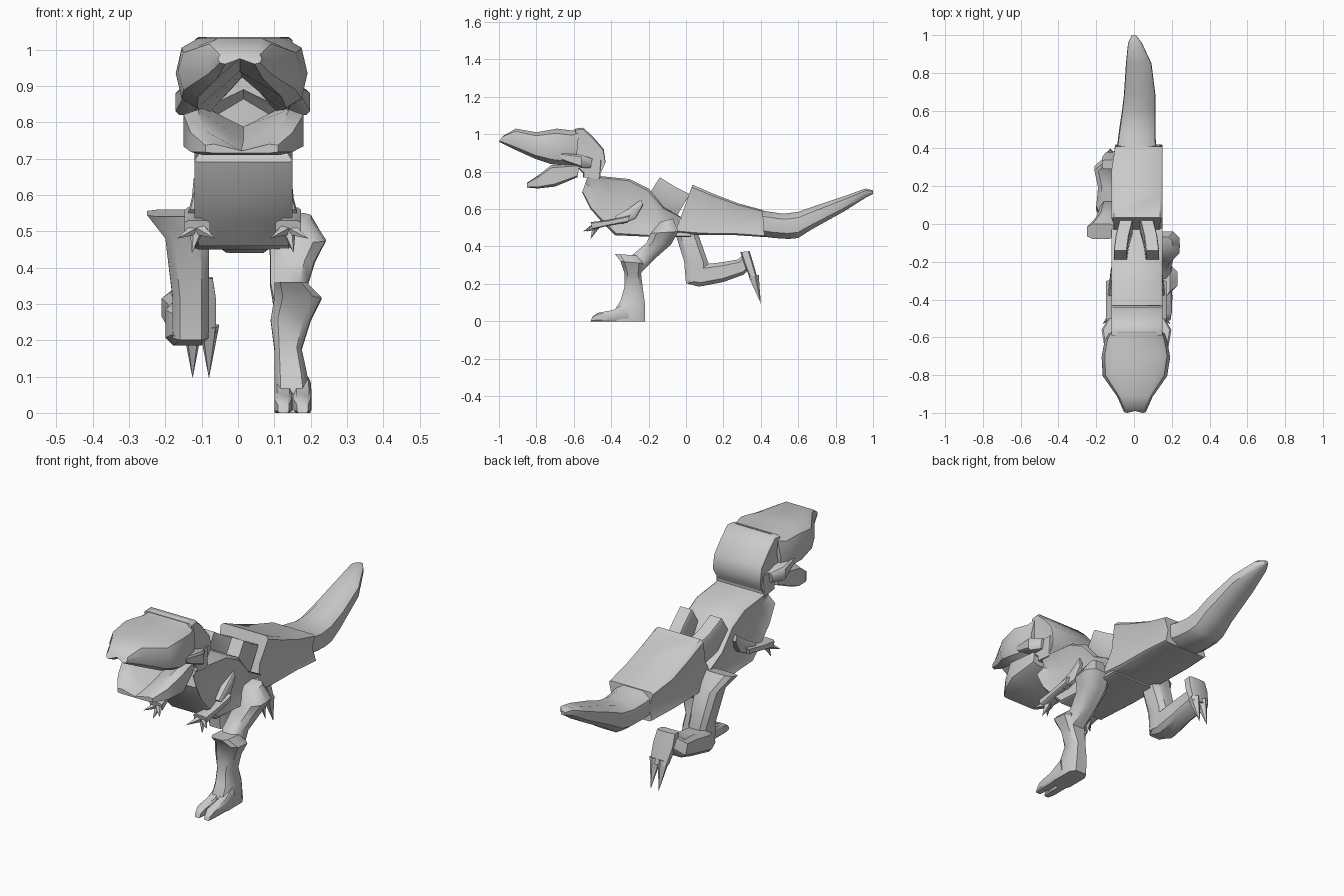
import bpy
import bmesh
from mathutils import Vector

start_cube = bpy.data.objects.get("Cube")
if start_cube:
    bpy.data.objects.remove(start_cube, do_unlink=True)

hide_grey = bpy.data.materials.new("plain_grey")
hide_grey.use_nodes = True
hide_grey.diffuse_color = (0.6, 0.6, 0.6, 1)
shader = hide_grey.node_tree.nodes["Principled BSDF"]
shader.inputs["Base Color"].default_value = hide_grey.diffuse_color
shader.inputs["Roughness"].default_value = 0.8


def finish(bm, name):
    """Turn a bmesh into a shaded object with the shared material."""
    bmesh.ops.recalc_face_normals(bm, faces=bm.faces)
    mesh = bpy.data.meshes.new(name)
    bm.to_mesh(mesh)
    bm.free()
    mesh.materials.append(hide_grey)
    obj = bpy.data.objects.new(name, mesh)
    bpy.context.collection.objects.link(obj)
    bpy.ops.object.select_all(action="DESELECT")
    obj.select_set(True)
    bpy.context.view_layer.objects.active = obj
    bpy.ops.object.shade_smooth_by_angle(angle=0.7)
    return obj


def loft(name, stations, chamfer=0.15, dip=0.0, pinch=0.0):
    """Skin chamfered sections. A station is (ya, za, yb, zb, x_min, x_max):
    the two side-outline points a and b and the width between them.
    dip pushes the middle of edge b towards edge a, pinch draws in the flanks."""
    bm = bmesh.new()
    rings = []
    for ya, za, yb, zb, x_min, x_max in stations:
        a, b = Vector((0, ya, za)), Vector((0, yb, zb))
        c, p = chamfer, pinch
        outline = [(c, 0), (1 - c, 0), (1, c), (1 - p, 0.5), (1, 1 - c),
                   (1 - c, 1), (0.5, 1 - dip), (c, 1),
                   (0, 1 - c), (p, 0.5), (0, c)]
        ring = []
        for across, along in outline:
            point = a.lerp(b, along)
            point.x = x_min + (x_max - x_min) * across
            ring.append(bm.verts.new(point))
        rings.append(ring)
    for one, two in zip(rings, rings[1:]):
        for i in range(len(one)):
            j = (i + 1) % len(one)
            bm.faces.new((one[i], one[j], two[j], two[i]))
    for cap in (rings[0], rings[-1]):
        bm.faces.new(cap)
    return finish(bm, name)


def claw(name, base, tip, radius):
    """Five-sided spike from base to tip."""
    base, tip = Vector(base), Vector(tip)
    axis = tip - base
    bm = bmesh.new()
    bmesh.ops.create_cone(bm, cap_ends=True, segments=5, radius1=radius,
                          radius2=0, depth=axis.length)
    bm.transform(axis.to_track_quat("Z", "Y").to_matrix().to_4x4())
    bmesh.ops.translate(bm, verts=bm.verts, vec=(base + tip) / 2)
    return finish(bm, name)


def sided(stations, side, middle=0.013):
    """Place stations on one side, with widths measured from the middle."""
    return [s[:4] + tuple(middle + side * x for x in s[4:]) for s in stations]


BODY = (-0.12, 0.15)

# Trunk: throat, chest and belly, then haunches running into the tail
loft("throat", [
    (-.45, .87, -.55, .87) + BODY,
    (-.46, .76, -.55, .77) + BODY], chamfer=0.05)
loft("torso", [
    (-.52, .79, -.555, .69) + BODY,
    (-.45, .775, -.51, .60) + BODY,
    (-.30, .76, -.45, .53) + BODY,
    (-.20, .71, -.38, .46) + BODY,
    (-.12, .61, -.15, .45) + BODY,
    (-.03, .56, .03, .45) + BODY], chamfer=0.04, pinch=0.11)
loft("haunches", [
    (.035, .73, -.06, .47) + BODY,
    (.15, .68, .08, .46) + BODY,
    (.28, .63, .27, .46) + BODY,
    (.41, .595, .42, .45, -.10, .15)], chamfer=0.05, pinch=0.07)
loft("tail", [
    (.36, .60, .36, .46, -.09, .12),
    (.45, .585, .47, .445, -.08, .11),
    (.52, .575, .55, .44, -.07, .11),
    (.60, .585, .60, .445, -.06, .11),
    (.70, .62, .67, .49, -.05, .11),
    (.85, .67, .85, .59, -.04, .09),
    (.96, .71, .96, .66, -.03, .04),
    (1.0, .70, 1.0, .68, -.01, .01)], chamfer=0.22, pinch=-0.02)

# Head with a hollow, open mouth and a narrower boxy back
loft("upper_head", [
    (-.98, .99, -1.0, .96, -.05, .06),
    (-.91, 1.03, -.92, .92, -.08, .09),
    (-.80, 1.01, -.81, .87, -.15, .16),
    (-.69, 1.03, -.72, .84, -.155, .175),
    (-.61, 1.02, -.62, .83, -.14, .16),
    (-.57, 1.035, -.59, .82, -.12, .15)], chamfer=0.13, dip=0.5, pinch=-0.05)
loft("head_back", [
    (-.59, 1.03, -.59, .83) + BODY,
    (-.55, 1.035, -.57, .81) + BODY,
    (-.50, .99, -.55, .79) + BODY,
    (-.44, .92, -.52, .78) + BODY,
    (-.43, .85, -.47, .76) + BODY], chamfer=0.04, dip=0.3, pinch=0.03)
loft("lower_jaw", [
    (-.85, .715, -.85, .74, -.09, .11),
    (-.79, .71, -.79, .78, -.13, .15),
    (-.70, .72, -.72, .835, -.15, .18),
    (-.58, .77, -.57, .84, -.12, .15)], chamfer=0.12, dip=0.75)

# Paired parts: cheeks, back flaps and small arms
for side, word in ((1, "left"), (-1, "right")):
    loft(word + "_cheek", sided([
        (-.68, .90, -.66, .86, .12, .165),
        (-.56, .89, -.56, .82, .12, .185),
        (-.50, .87, -.51, .82, .10, .15)], side))
    loft(word + "_back_flap", sided([
        (-.14, .77, -.19, .69, .05, .12),
        (-.06, .72, -.12, .60, .04, .11),
        (.02, .68, -.05, .56, .02, .09)], side), chamfer=0.05)
    loft(word + "_upper_arm", sided([
        (-.24, .65, -.23, .62, .10, .135),
        (-.31, .60, -.27, .55, .10, .14),
        (-.38, .56, -.34, .52, .11, .15)], side))
    loft(word + "_forearm", sided([
        (-.30, .565, -.31, .53, .11, .16),
        (-.42, .54, -.42, .51, .11, .16),
        (-.51, .53, -.50, .49, .09, .16)], side))
    for number, (x, y, z) in enumerate(((.18, -.53, .48), (.14, -.51, .44),
                                        (.075, -.55, .48))):
        claw(f"{word}_hand_claw_{number}", (.013 + side * .125, -.48, .51),
             (.013 + side * x, y, z), .022)

# Standing left leg
loft("left_thigh", [
    (-.14, .53, -.07, .55, .12, .20),
    (-.19, .47, -.04, .48, .09, .24),
    (-.21, .42, -.08, .41, .09, .21),
    (-.28, .36, -.16, .34, .09, .19),
    (-.33, .32, -.24, .26, .10, .21)], chamfer=0.22, pinch=-0.02)
loft("left_shin", [
    (-.38, .36, -.24, .35, .10, .19),
    (-.35, .32, -.23, .31, .10, .23),
    (-.33, .26, -.24, .25, .09, .20),
    (-.33, .18, -.23, .17, .10, .175),
    (-.35, .11, -.22, .10, .10, .19),
    (-.40, .03, -.22, .01, .10, .20),
    (-.40, 0, -.22, 0, .10, .20)], chamfer=0.18)
for number, x in enumerate((.10, .153)):
    loft(f"left_toe_{number}", [
        (-.32, .10, -.30, 0, x, x + .047),
        (-.39, .06, -.39, 0, x, x + .05),
        (-.47, .045, -.47, 0, x, x + .047),
        (-.50, .025, -.51, 0, x + .01, x + .04)])

# Lifted right leg, kicked back
loft("right_thigh", [
    (-.08, .54, .00, .56, -.25, -.10),
    (-.06, .48, .06, .48, -.20, -.08),
    (-.01, .32, .12, .31, -.18, -.08),
    (.00, .20, .11, .23, -.18, -.08)], chamfer=0.2)
loft("right_shin", [
    (.01, .20, .05, .29, -.18, -.08),
    (.07, .185, .10, .305, -.20, -.08),
    (.20, .21, .19, .315, -.19, -.08),
    (.31, .25, .28, .33, -.21, -.09),
    (.35, .29, .31, .36, -.17, -.08)], chamfer=0.18)
loft("right_foot", [
    (.29, .37, .34, .375, -.17, -.07),
    (.31, .31, .36, .31, -.17, -.06),
    (.345, .22, .385, .22, -.15, -.06)])
for number, x in enumerate((-.125, -.08)):
    claw(f"right_toe_claw_{number}", (x, .36, .24), (x, .40, .095), .03)
